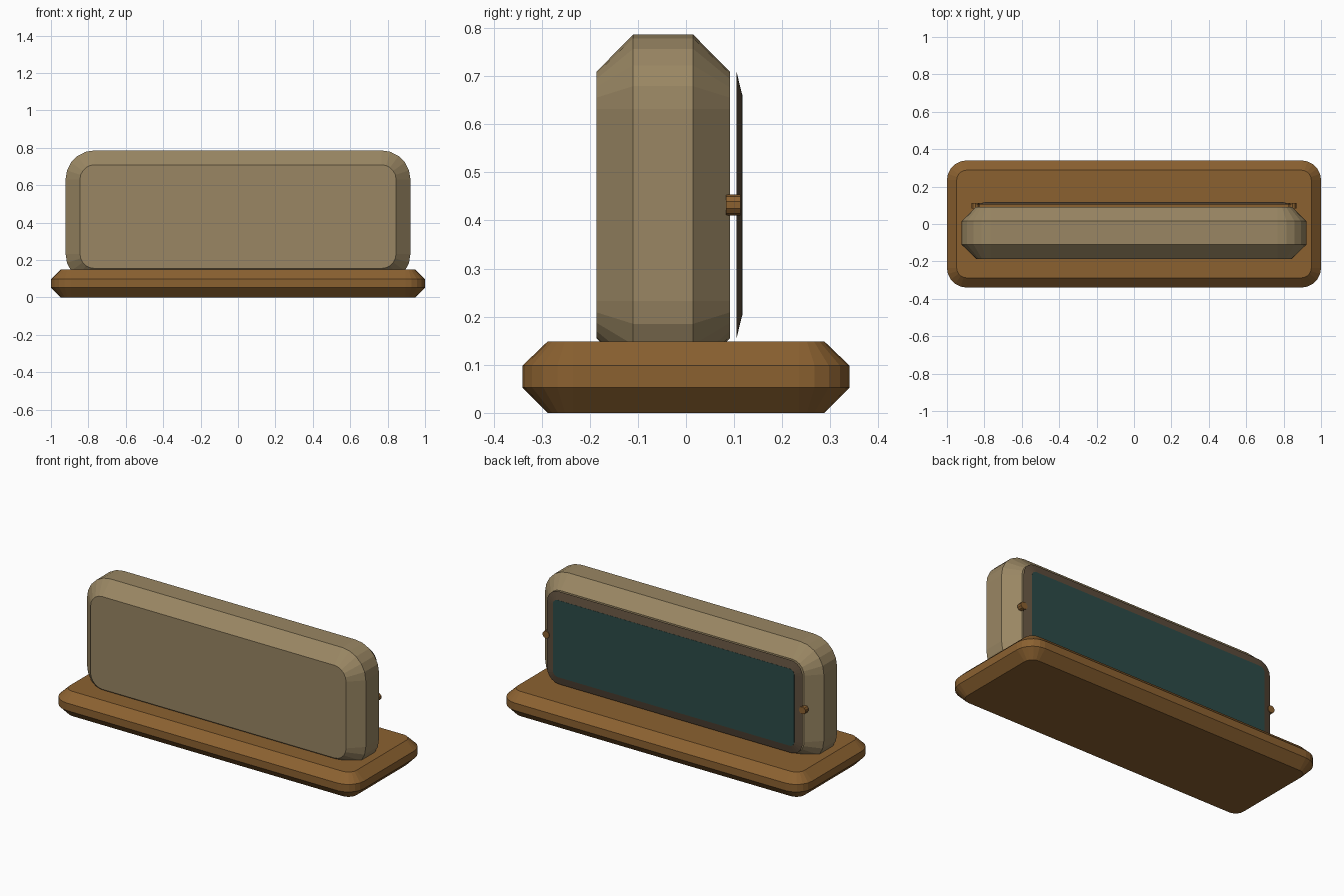
import bpy, bmesh
from math import cos, sin, pi
from mathutils import Matrix

if "Cube" in bpy.data.objects:
    bpy.data.objects.remove(bpy.data.objects["Cube"])


def material(name, rgb):
    m = bpy.data.materials.new(name)
    m.diffuse_color = (*rgb, 1)
    m.use_nodes = True
    m.node_tree.nodes["Principled BSDF"].inputs["Base Color"].default_value = m.diffuse_color
    return m


wood = material("wood", (0.26, 0.12, 0.03))
shell = material("shell", (0.32, 0.24, 0.125))
dark_trim = material("dark_trim", (0.11, 0.075, 0.045))
glass = material("glass", (0.025, 0.07, 0.065))


def rounded_rect(hw, hh, r, seg=5):
    """Outline of a rounded rectangle, counter-clockwise."""
    pts = []
    for k, (sx, sy) in enumerate([(1, 1), (-1, 1), (-1, -1), (1, -1)]):
        for i in range(seg + 1):
            a = (k + i / seg) * pi / 2
            pts.append((sx * (hw - r) + r * cos(a), sy * (hh - r) + r * sin(a)))
    return pts


def loft(name, hw, hh, r, rings, mat, upright_z=None):
    """Stack inset rounded rectangles; rings = (depth, inset).
    With upright_z the slab stands up, depth along y, centred at that height."""
    bm = bmesh.new()
    loops = []
    for d, inset in rings:
        pts = rounded_rect(hw - inset, hh - inset, r - inset)
        if upright_z is None:
            loops.append([bm.verts.new((x, y, d)) for x, y in pts])
        else:
            loops.append([bm.verts.new((x, d, upright_z + y)) for x, y in pts])
    n = len(loops[0])
    for a, b in zip(loops, loops[1:]):
        for i in range(n):
            j = (i + 1) % n
            bm.faces.new((a[i], a[j], b[j], b[i]))
    bm.faces.new(loops[0][::-1])
    bm.faces.new(loops[-1])
    return finish(name, bm, mat)


def finish(name, bm, mat):
    bmesh.ops.recalc_face_normals(bm, faces=bm.faces)
    me = bpy.data.meshes.new(name)
    bm.to_mesh(me)
    bm.free()
    me.materials.append(mat)
    ob = bpy.data.objects.new(name, me)
    bpy.context.collection.objects.link(ob)
    return ob


# Chamfered wooden base
loft("base", 1.0, 0.34, 0.105,
     [(0, 0.052), (0.053, 0), (0.098, 0), (0.148, 0.052)], wood)

# Upright housing, its bottom edge sunk into the base
MID = 0.432
loft("housing", 0.922, 0.354, 0.155,
     [(-0.186, 0.077), (-0.110, 0), (0.015, 0), (0.091, 0.077)], shell, MID)

# Thin bevelled frame floating behind the housing, with its dark screen
loft("screen_frame", 0.845, 0.277, 0.078,
     [(0.105, 0), (0.1165, 0.047)], dark_trim, MID)
loft("screen", 0.798, 0.230, 0.031,
     [(0.112, 0), (0.1175, 0)], glass, MID)

# Pins holding the frame to the housing at both ends
for side, label in ((-1, "left"), (1, "right")):
    bm = bmesh.new()
    bmesh.ops.create_cone(bm, cap_ends=True, segments=10, radius1=0.022, radius2=0.022,
                          depth=0.03, matrix=Matrix.Translation((side * 0.848, 0.098, MID))
                          @ Matrix.Rotation(pi / 2, 4, 'X'))
    finish(f"pin_{label}", bm, wood)
